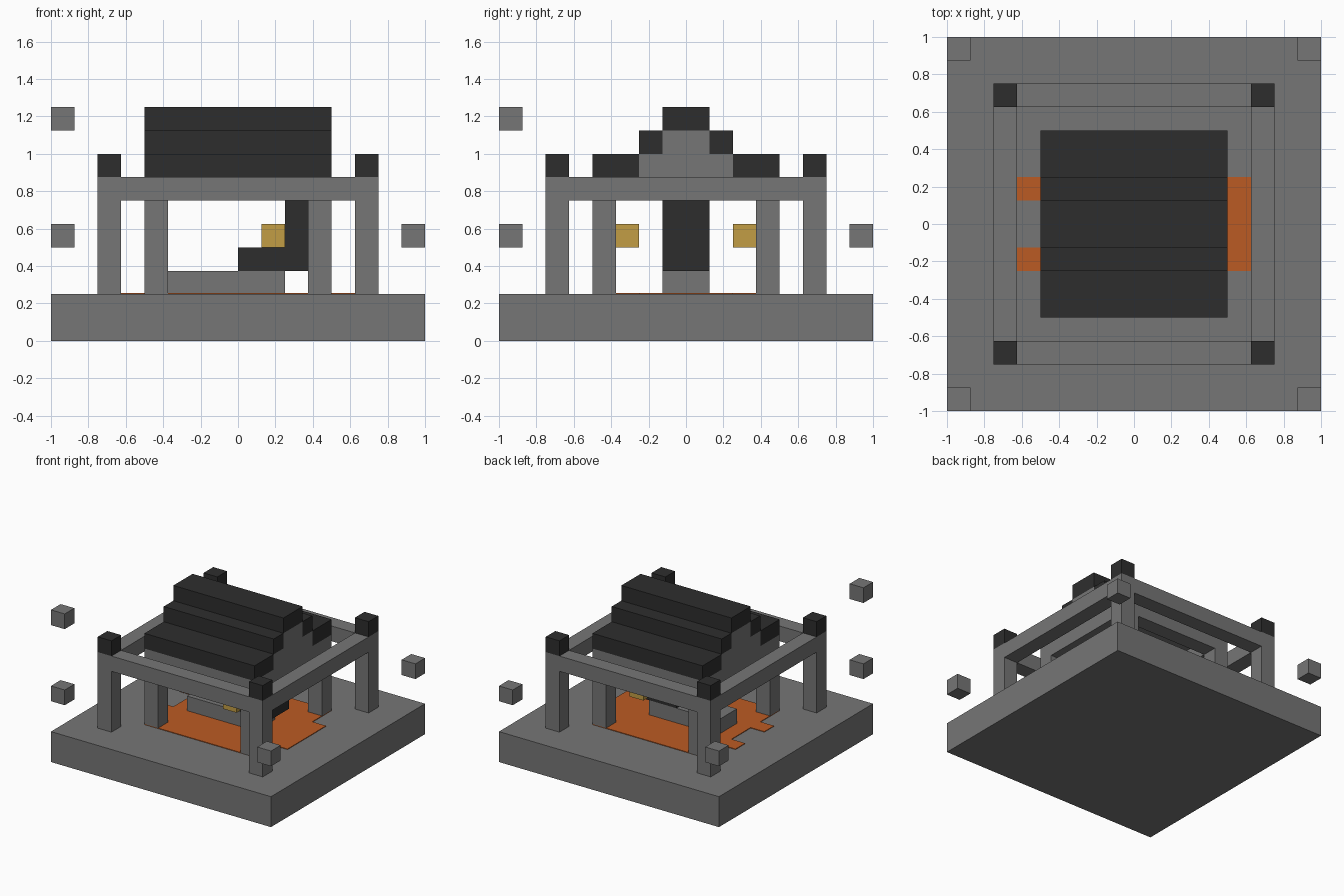
import bpy
import bmesh

default = bpy.data.objects.get("Cube")
if default:
    bpy.data.objects.remove(default, do_unlink=True)

U = 0.125  # one block


def material(name, rgb):
    mat = bpy.data.materials.new(name)
    mat.use_nodes = True
    colour = (*rgb, 1)
    mat.diffuse_color = colour
    mat.node_tree.nodes["Principled BSDF"].inputs["Base Color"].default_value = colour
    return mat


STONE = material("grey stone", (0.18, 0.18, 0.18))
DARK = material("dark slate", (0.027, 0.027, 0.027))
ORANGE = material("orange floor", (0.50, 0.105, 0.017))
GOLD = material("gold", (0.54, 0.34, 0.06))


def blocks(name, mat, boxes):
    """One object from (low corner, high corner) boxes measured in blocks."""
    bm = bmesh.new()
    for low, high in boxes:
        verts = bmesh.ops.create_cube(bm, size=1)["verts"]
        for v in verts:
            for i in range(3):
                v.co[i] = (low[i] if v.co[i] < 0 else high[i]) * U
    mesh = bpy.data.meshes.new(name)
    bm.to_mesh(mesh)
    bm.free()
    mesh.materials.append(mat)
    obj = bpy.data.objects.new(name, mesh)
    bpy.context.collection.objects.link(obj)
    return obj


def corners(outer, z0, z1):
    """Four unit columns whose outer faces lie at +-outer."""
    starts = (-outer, outer - 1)
    return [((x, y, z0), (x + 1, y + 1, z1)) for x in starts for y in starts]


def ring(outer, z):
    """Square ring of beams, one block wide and high."""
    n = outer - 1
    boxes = []
    for s in (-outer, n):
        boxes.append(((-outer, s, z), (outer, s + 1, z + 1)))
        boxes.append(((s, -n, z), (s + 1, n, z + 1)))
    return boxes


def mirrored(low, high):
    """A box and its copy mirrored across y = 0."""
    return [(low, high),
            ((low[0], -high[1], low[2]), (high[0], -low[1], high[2]))]


# Base and frames
blocks("base_slab", STONE, [((-8, -8, 0), (8, 8, 2))])
blocks("outer_posts", STONE, corners(6, 2, 6))
blocks("outer_beams", STONE, ring(6, 6))
blocks("post_caps", DARK, corners(6, 7, 8))
blocks("inner_posts", STONE, corners(4, 2, 6))
blocks("inner_beams", STONE, ring(4, 6))

# Stepped roof with grey infill
blocks("roof_steps", DARK,
       mirrored((-4, 2, 7), (4, 4, 8))
       + mirrored((-4, 1, 8), (4, 2, 9))
       + [((-4, -1, 9), (4, 1, 10))])
blocks("roof_infill", STONE,
       [((-4, -2, 7), (4, 2, 8)), ((-4, -1, 8), (4, 1, 9))])

# Orange floor inlay with its side tabs
top = 2.04
blocks("floor_inlay", ORANGE,
       [((-4, -4, 2), (4, 4, top)), ((4, -2, 2), (5, 2, top))]
       + mirrored((-5, 1, 2), (-4, 2, top)))

# Bench, seat and armrests
blocks("bench", STONE, [((-3, -1, 2), (2, 1, 3))])
blocks("seat", DARK, [((0, -1, 3), (3, 1, 4)), ((2, -1, 4), (3, 1, 6))])
blocks("armrests", GOLD, mirrored((1, 2, 4), (2, 3, 5)))

# Floating corner blocks
blocks("floating_blocks", STONE,
       corners(8, 4, 5) + [((-8, -8, 9), (-7, -7, 10))])
